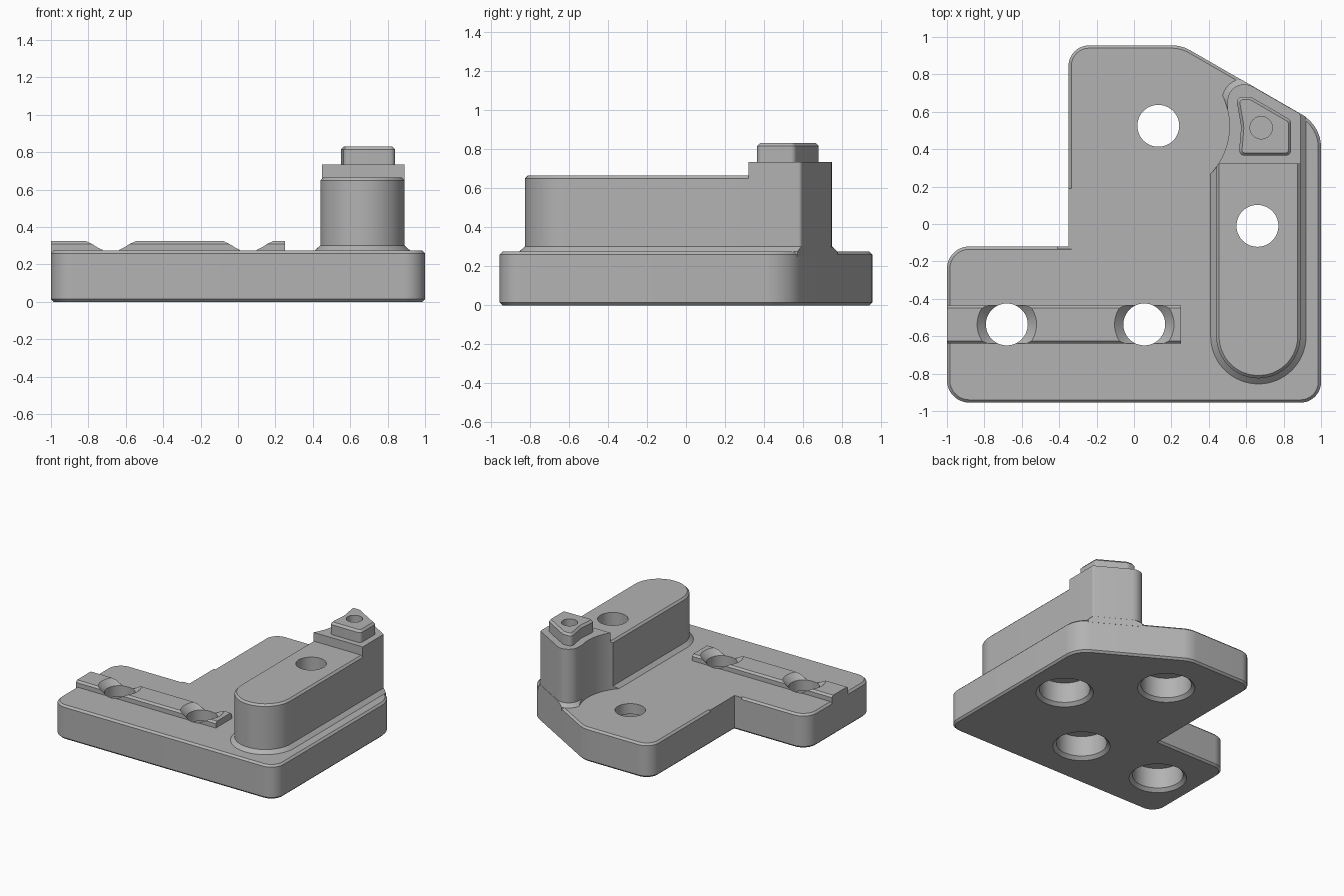
import bpy, bmesh, math
from mathutils import Vector, Matrix

if "Cube" in bpy.data.objects:
    bpy.data.objects.remove(bpy.data.objects["Cube"], do_unlink=True)

grey = bpy.data.materials.new("plain_grey")
grey.use_nodes = True
grey.diffuse_color = (0.45, 0.45, 0.45, 1)
grey.node_tree.nodes["Principled BSDF"].inputs["Base Color"].default_value = grey.diffuse_color


def rounded(corners, steps=12):
    """Counter-clockwise outline from (x, y, radius) corners."""
    out = []
    for i, (x, y, r) in enumerate(corners):
        p = Vector((x, y))
        if not r:
            out.append(p)
            continue
        u = (Vector(corners[i - 1][:2]) - p).normalized()
        v = (Vector(corners[(i + 1) % len(corners)][:2]) - p).normalized()
        half = math.acos(max(-1, min(1, u.dot(v)))) / 2
        centre = p + (u + v).normalized() * r / math.sin(half)
        start = p + u * r / math.tan(half) - centre
        turn = math.pi - 2 * half
        if u.x * v.y - u.y * v.x > 0:
            turn = -turn
        for k in range(steps + 1):
            a = turn * k / steps
            c, s = math.cos(a), math.sin(a)
            out.append(centre + Vector((c * start.x - s * start.y,
                                        s * start.x + c * start.y)))
    return out


def circle(x, y, r, n=48):
    return [Vector((x + r * math.cos(math.tau * k / n),
                    y + r * math.sin(math.tau * k / n))) for k in range(n)]


def inset(outline, d):
    """Mitred inset; a negative distance grows the outline."""
    out = []
    for i, p in enumerate(outline):
        e = (p - outline[i - 1]).normalized()
        f = (outline[(i + 1) % len(outline)] - p).normalized()
        n, m = Vector((-e.y, e.x)), Vector((-f.y, f.x))
        out.append(p + (n + m) * d / (1 + n.dot(m)))
    return out


def prism(name, outline, levels, along_x=False):
    """Stack the outline through (height, inset) levels and cap both ends."""
    bm = bmesh.new()
    rings = []
    for h, d in levels:
        ring = []
        for p in inset(outline, d):
            ring.append(bm.verts.new((h, p.x, p.y) if along_x else (p.x, p.y, h)))
        rings.append(ring)
    n = len(outline)
    for low, high in zip(rings, rings[1:]):
        for i in range(n):
            j = (i + 1) % n
            bm.faces.new((low[i], low[j], high[j], high[i]))
    bm.faces.new(rings[0][::-1])
    bm.faces.new(rings[-1])
    mesh = bpy.data.meshes.new(name)
    bm.to_mesh(mesh)
    bm.free()
    mesh.materials.append(grey)
    ob = bpy.data.objects.new(name, mesh)
    bpy.context.collection.objects.link(ob)
    return ob


def activate(ob):
    bpy.ops.object.select_all(action='DESELECT')
    ob.select_set(True)
    bpy.context.view_layer.objects.active = ob


def cut(ob, *cutters):
    activate(ob)
    for c in cutters:
        mod = ob.modifiers.new("cut", 'BOOLEAN')
        mod.operation = 'DIFFERENCE'
        mod.solver = 'EXACT'
        mod.object = c
        bpy.ops.object.modifier_apply(modifier=mod.name)


TOP = 0.275      # top of the base plate
FLARE = [(0.25, -0.03), (TOP, -0.03), (0.302, 0)]

# Base plate with chamfered rims
plate = prism("base_plate", rounded([
    (-1, -0.955, 0.12), (1, -0.955, 0.11), (1, 0.525, 0.2), (0.255, 0.955, 0.2),
    (-0.35, 0.955, 0.11), (-0.35, -0.12, 0), (-1, -0.12, 0.12)]),
    [(0, 0.015), (0.015, 0), (0.26, 0), (TOP, 0.015)])

# Sharp-edged stretch around the plate's inner corner
corner = prism("plate_inner_corner", rounded([
    (-0.41, -0.2, 0), (-0.25, -0.2, 0), (-0.25, 0.19, 0),
    (-0.35, 0.19, 0), (-0.35, -0.12, 0), (-0.41, -0.12, 0)]),
    [(0.2, 0), (TOP, 0)])

# Tall block with a rounded front and flared foot
tower = prism("tower", rounded([
    (0.44, -0.825, 0.2245), (0.89, -0.825, 0.2245), (0.89, 0.45, 0), (0.44, 0.45, 0)], 20),
    FLARE + [(0.65, 0), (0.665, 0.015)])

# Raised corner block at the back
block = prism("corner_block", rounded([
    (0.44, 0.32, 0), (0.89, 0.32, 0), (0.89, 0.588, 0.02),
    (0.5, 0.813, 0.09), (0.5, 0.58, 0), (0.44, 0.5, 0)]),
    FLARE + [(0.735, 0)])

# Small cap on the corner block
cap = prism("cap", rounded([
    (0.56, 0.365, 0.03), (0.84, 0.365, 0.03), (0.84, 0.555, 0.03),
    (0.625, 0.68, 0.04), (0.545, 0.68, 0.03), (0.573, 0.52, 0.15)], 8),
    [(0.72, 0), (0.815, 0), (0.832, 0.015)])

# Low rail on the front left
rail = prism("rail", rounded([
    (-0.64, 0.26, 0), (-0.435, 0.26, 0), (-0.435, 0.31, 0),
    (-0.45, 0.325, 0), (-0.625, 0.325, 0), (-0.64, 0.31, 0)]),
    [(-1, 0), (0.25, 0)], along_x=True)

# Bolt holes, counterbored from below, countersunk through the rail
SINK = [(-0.01, -0.11), (0.025, -0.075), (0.19, -0.075), (0.19, 0)]
bolts = []
for x, y, rest in [
        (0.13, 0.525, [(1, 0)]), (0.66, -0.01, [(1, 0)]),
        (-0.68, -0.537, [(0.278, 0), (0.4, -0.122)]),
        (0.055, -0.537, [(0.278, 0), (0.4, -0.122)])]:
    bolts.append(prism("bolt_cutter", circle(x, y, 0.112), SINK + rest))
clearance = prism("clearance_cutter", circle(0.13, 0.525, 0.38, 96), [(0.27, 0), (1, 0)])
pin = prism("pin_cutter", circle(0.68, 0.515, 0.06), [(0.75, 0), (1, 0)])
edge, out = Vector((0.866, -0.5)), Vector((0.5, 0.866))
mid = Vector((0.7, 0.6982)) + out * 0.001
trim = prism("trim_cutter", [mid - edge, mid + edge, mid + edge + out, mid - edge + out],
             [(0.1, 0), (1, 0)])

cut(plate, *bolts)
cut(tower, bolts[1], clearance)
cut(block, clearance, trim)
cut(cap, pin)
cut(rail, bolts[2], bolts[3])

for c in bolts + [clearance, pin, trim]:
    bpy.data.objects.remove(c, do_unlink=True)

for ob in (plate, corner, tower, block, cap, rail):
    activate(ob)
    bpy.ops.object.shade_smooth_by_angle(angle=math.radians(30))
